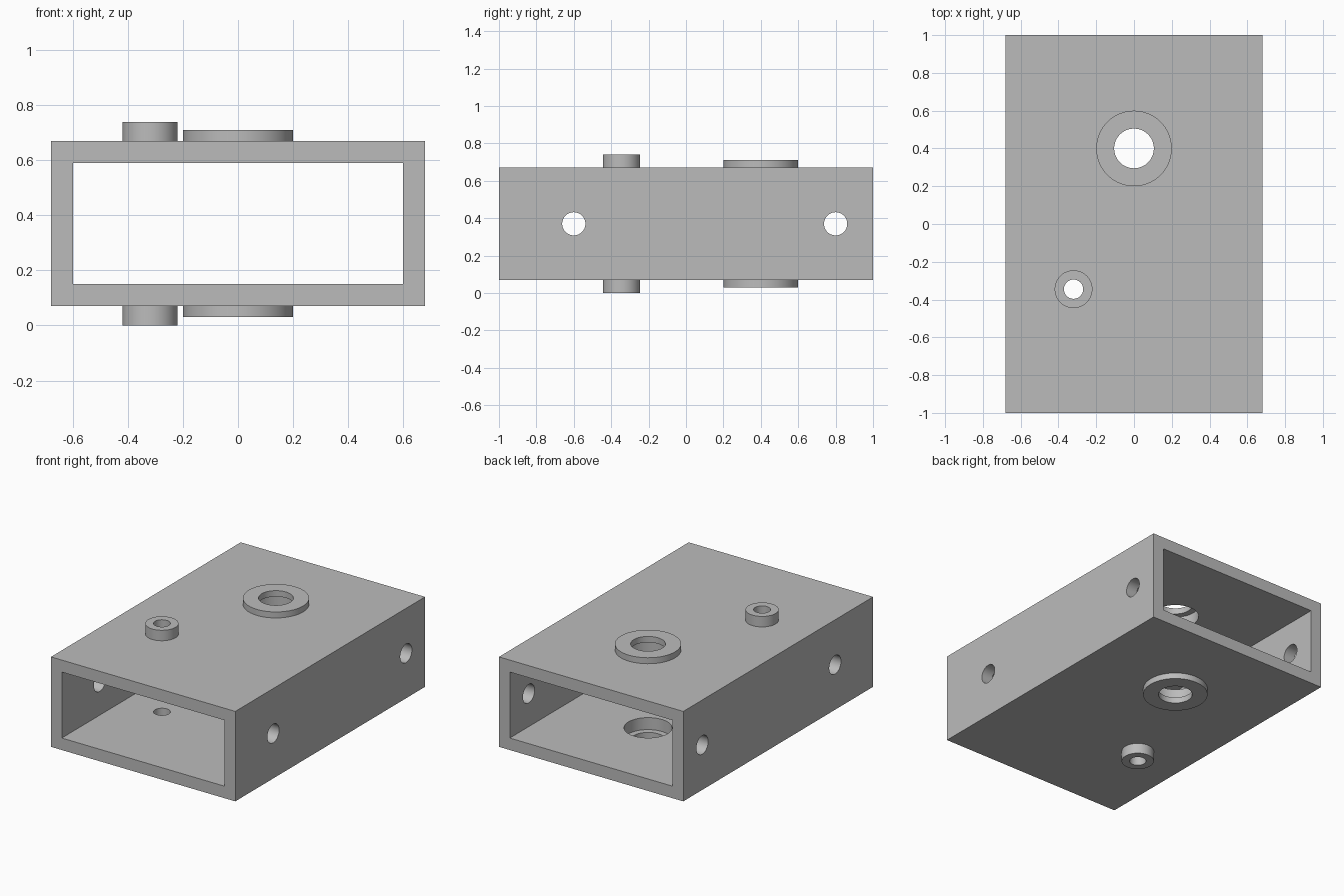
import bpy, bmesh, math
from mathutils import Matrix

cube = bpy.data.objects.get("Cube")
if cube:
    bpy.data.objects.remove(cube, do_unlink=True)

GREY = (0.5, 0.5, 0.5, 1)
metal = bpy.data.materials.new("plain grey metal")
metal.use_nodes = True
metal.diffuse_color = GREY
metal.node_tree.nodes["Principled BSDF"].inputs["Base Color"].default_value = GREY

MID = 0.37                      # height of the tube's axis
HALF_W, HALF_L, HALF_H, WALL = 0.68, 1.0, 0.3, 0.08
SEGMENTS = 64


def make_object(name, bm):
    bmesh.ops.recalc_face_normals(bm, faces=bm.faces)
    mesh = bpy.data.meshes.new(name)
    bm.to_mesh(mesh)
    bm.free()
    mesh.materials.append(metal)
    obj = bpy.data.objects.new(name, mesh)
    bpy.context.collection.objects.link(obj)
    return obj


def activate(obj):
    bpy.ops.object.select_all(action='DESELECT')
    obj.select_set(True)
    bpy.context.view_layer.objects.active = obj


def smooth(obj):
    activate(obj)
    bpy.ops.object.shade_smooth_by_angle(angle=math.radians(30))


def box(name, half_x, half_y, half_z):
    bm = bmesh.new()
    bmesh.ops.create_cube(bm, size=2)
    bmesh.ops.scale(bm, vec=(half_x, half_y, half_z), verts=bm.verts)
    bmesh.ops.translate(bm, vec=(0, 0, MID), verts=bm.verts)
    return make_object(name, bm)


def rod(name, radius, length, matrix):
    bm = bmesh.new()
    bmesh.ops.create_cone(bm, cap_ends=True, segments=SEGMENTS, radius1=radius,
                          radius2=radius, depth=length, matrix=matrix)
    return make_object(name, bm)


def ring(name, x, y, z_low, z_high, inner, outer):
    """Spin a rectangular section into a flat collar."""
    bm = bmesh.new()
    section = [(inner, z_low), (outer, z_low), (outer, z_high), (inner, z_high)]
    verts = [bm.verts.new((x + r, y, z)) for r, z in section]
    edges = [bm.edges.new((verts[i], verts[i - 1])) for i in range(4)]
    bmesh.ops.spin(bm, geom=verts + edges, cent=(x, y, 0), axis=(0, 0, 1),
                   angle=math.tau, steps=SEGMENTS, use_duplicate=False)
    bmesh.ops.remove_doubles(bm, verts=bm.verts, dist=0.0001)
    smooth(make_object(name, bm))


def cut(target, cutter):
    mod = target.modifiers.new("cut", 'BOOLEAN')
    mod.operation = 'DIFFERENCE'
    mod.solver = 'EXACT'
    mod.object = cutter
    activate(target)
    bpy.ops.object.modifier_apply(modifier=mod.name)
    bpy.data.objects.remove(cutter, do_unlink=True)


# Rectangular tube, open at front and back
tube = box("rectangular_tube", HALF_W, HALF_L, HALF_H)
cut(tube, box("tube_opening", HALF_W - WALL, HALF_L + 0.2, HALF_H - WALL))

# Cross holes through both side walls
for y in (-0.6, 0.8):
    turn = Matrix.Translation((0, y, MID)) @ Matrix.Rotation(math.pi / 2, 4, 'Y')
    cut(tube, rod("side_hole", 0.062, 2, turn))

# Bores through top and bottom walls, each with a pair of collars:
# name, x, y, wall bore, collar hole, collar radius, collar height
COLLARS = [
    ("large_collar", 0, 0.4, 0.145, 0.105, 0.2, 0.04),
    ("small_collar", -0.32, -0.345, 0.051, 0.051, 0.1, 0.07),
]
for name, x, y, bore, hole, radius, height in COLLARS:
    cut(tube, rod("bore", bore, 2, Matrix.Translation((x, y, MID))))
    top, bottom = MID + HALF_H, MID - HALF_H
    ring(name + "_top", x, y, top, top + height, hole, radius)
    ring(name + "_bottom", x, y, bottom - height, bottom, hole, radius)

smooth(tube)
